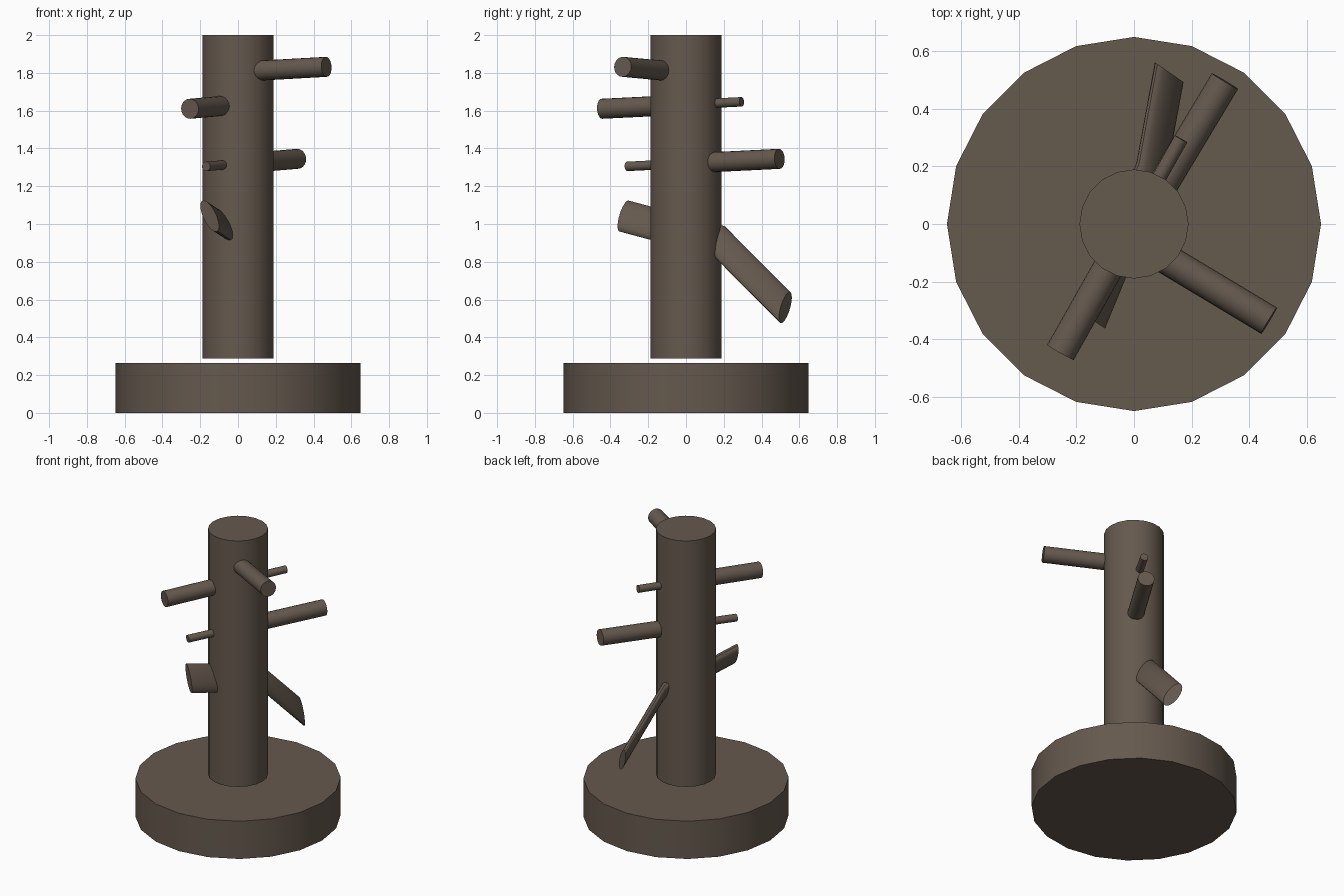
import bpy, bmesh, math
from mathutils import Vector

if "Cube" in bpy.data.objects:
    bpy.data.objects.remove(bpy.data.objects["Cube"])

SIDES = 20
wood = bpy.data.materials.new("dark_wood")
wood.diffuse_color = (0.13, 0.10, 0.076, 1)
wood.use_nodes = True
wood.node_tree.nodes["Principled BSDF"].inputs["Base Color"].default_value = wood.diffuse_color


def loft(name, centres, u, v):
    """Sweep the ellipse spanned by half-axes u, v through the centres, capped."""
    bm = bmesh.new()
    rings = []
    for c in centres:
        ring = []
        for i in range(SIDES):
            a = 2 * math.pi * i / SIDES
            ring.append(bm.verts.new(Vector(c) + u * math.cos(a) + v * math.sin(a)))
        rings.append(ring)
    for r0, r1 in zip(rings, rings[1:]):
        for i in range(SIDES):
            j = (i + 1) % SIDES
            bm.faces.new((r0[i], r0[j], r1[j], r1[i]))
    bm.faces.new(rings[0])
    bm.faces.new(rings[-1])
    bmesh.ops.recalc_face_normals(bm, faces=bm.faces[:])
    mesh = bpy.data.meshes.new(name)
    bm.to_mesh(mesh)
    bm.free()
    mesh.materials.append(wood)
    obj = bpy.data.objects.new(name, mesh)
    bpy.context.collection.objects.link(obj)
    bpy.ops.object.select_all(action='DESELECT')
    obj.select_set(True)
    bpy.context.view_layer.objects.active = obj
    bpy.ops.object.shade_smooth_by_angle(angle=math.radians(35))
    return obj


def rod(name, start, end, radius):
    """Round rod between two points."""
    d = (Vector(end) - Vector(start)).normalized()
    ref = Vector((1, 0, 0)) if abs(d.z) > 0.9 else Vector((0, 0, 1))
    u = d.cross(ref).normalized()
    return loft(name, [start, end], u * radius, d.cross(u) * radius)


# Base disc and post, separated by a narrow gap
X, Y = Vector((1, 0, 0)), Vector((0, 1, 0))
loft("base", [(0, 0, 0), (0, 0, 0.263)], X * 0.648, Y * 0.648)
loft("post", [(0, 0, 0.288), (0, 0, 2.0)], X * 0.189, Y * 0.189)

# Three arms, two of which have a thin tenon out of the opposite side
rod("upper_arm", (0.04, -0.078, 1.808), (0.468, -0.335, 1.832), 0.053)
for name, tip, tail in (
        ("left_arm", (-0.255, -0.445, 1.61), (0.163, 0.295, 1.647)),
        ("middle_arm", (0.315, 0.495, 1.345), (-0.169, -0.312, 1.305))):
    mid = Vector(tip).lerp(Vector(tail), 0.55)
    rod(name, mid, tip, 0.053)
    rod(name + "_tenon", mid, tail, 0.025)

# Bent leg: a tilted oval section swept through the post and down behind it
h = Vector((-0.82, 0.57, 0))
up = Vector((0, 0, 1))
loft("leg", [(-0.15, -0.328, 1.042), (0.058, 0.178, 0.907), (0.122, 0.526, 0.557)],
     h * 0.050 + up * 0.080, h * 0.034 - up * 0.021)
